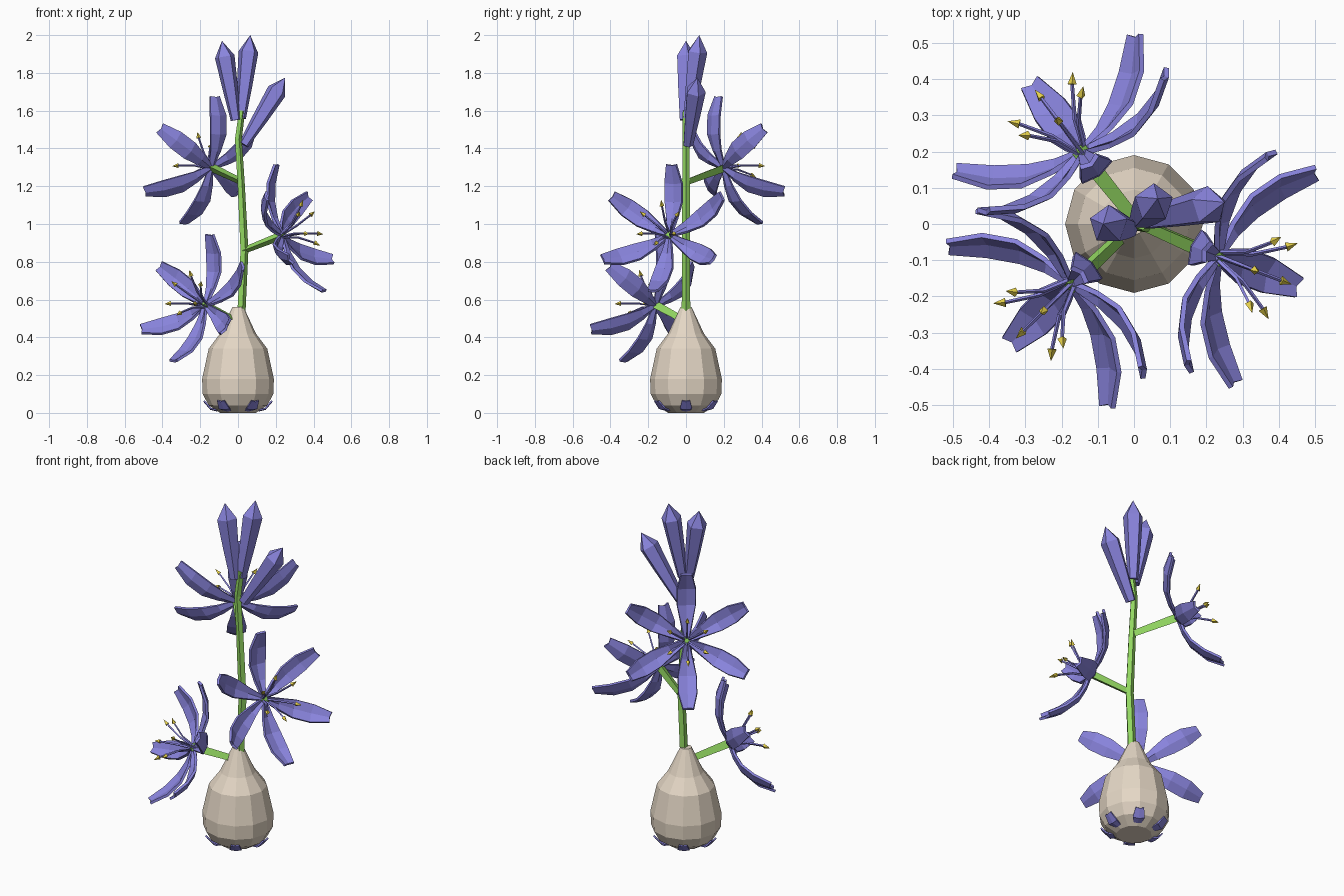
import bpy, bmesh
from math import sin, cos, pi, radians
from mathutils import Vector, Matrix

if "Cube" in bpy.data.objects:
    bpy.data.objects.remove(bpy.data.objects["Cube"])


def material(name, rgb):
    m = bpy.data.materials.new(name)
    m.diffuse_color = (*rgb, 1)
    m.use_nodes = True
    m.node_tree.nodes["Principled BSDF"].inputs["Base Color"].default_value = m.diffuse_color
    return m


PURPLE = material("petal_purple", (0.25, 0.23, 0.72))
GREEN = material("stem_green", (0.29, 0.68, 0.12))
TAN = material("bulb_tan", (0.78, 0.68, 0.56))
YELLOW = material("anther_yellow", (0.82, 0.66, 0.07))


def finish(bm, name, mat, thickness=0):
    """Turn a bmesh into a named, flat shaded object."""
    bmesh.ops.recalc_face_normals(bm, faces=bm.faces)
    me = bpy.data.meshes.new(name)
    bm.to_mesh(me)
    bm.free()
    me.materials.append(mat)
    ob = bpy.data.objects.new(name, me)
    bpy.context.collection.objects.link(ob)
    if thickness:
        mod = ob.modifiers.new("thickness", 'SOLIDIFY')
        mod.thickness = thickness
        mod.offset = 0
    return ob


def tube(bm, pts, radii, sides, turn=0.0):
    """Sweep a polygon along points; radius 0 closes to a tip."""
    pts = [Vector(p) for p in pts]
    rings = []
    for i, (p, r) in enumerate(zip(pts, radii)):
        d = pts[min(i + 1, len(pts) - 1)] - pts[max(i - 1, 0)]
        d.normalize()
        ref = Vector((0, 1, 0)) if abs(d.y) < 0.9 else Vector((1, 0, 0))
        u = ref.cross(d).normalized()
        v = d.cross(u)
        if r == 0:
            rings.append([bm.verts.new(p)])
            continue
        angs = [turn + 2 * pi * k / sides for k in range(sides)]
        rings.append([bm.verts.new(p + r * (cos(a) * u + sin(a) * v)) for a in angs])
    for a, b in zip(rings, rings[1:]):
        for k in range(sides):
            j = (k + 1) % sides
            if len(b) == 1:
                bm.faces.new((a[k], a[j], b[0]))
            else:
                bm.faces.new((a[k], a[j], b[j], b[k]))
    for ring in (rings[0], rings[-1]):
        if len(ring) > 2:
            bm.faces.new(ring)


def petals(bm, frame, profile, keel):
    """Six keeled blades round the frame's z axis; profile = (radius, height, half width)."""
    for k in range(6):
        m = frame @ Matrix.Rotation(k * pi / 3, 4, 'Z')
        rows = [[bm.verts.new(m @ Vector((r, s * w, h - (keel if s == 0 else 0))))
                 for s in (-1, 0, 1)] for r, h, w in profile]
        for a, b in zip(rows, rows[1:]):
            for i in (0, 1):
                bm.faces.new((a[i], a[i + 1], b[i + 1], b[i]))


PETAL = [(0.012, 0.0, 0.014), (0.10, -0.005, 0.032), (0.19, 0.005, 0.05),
         (0.28, 0.045, 0.05), (0.36, 0.11, 0.029)]


def flower(label, root, centre, azimuth):
    az, el = radians(azimuth), radians(22)
    axis = Vector((cos(el) * cos(az), cos(el) * sin(az), sin(el)))
    up = Vector((-sin(el) * cos(az), -sin(el) * sin(az), cos(el)))
    rot = Matrix((up, axis.cross(up), axis)).transposed()
    frame = Matrix.Translation(centre) @ rot.to_4x4()

    # stalk, ending in a small triangular centre
    bm = bmesh.new()
    tube(bm, [root, Vector(centre) + axis * 0.012], [0.02, 0.026], 3, 0.5)
    finish(bm, label + "_stalk", GREEN)

    bm = bmesh.new()
    petals(bm, frame, PETAL, 0.012)
    finish(bm, label + "_petals", PURPLE, 0.014)

    # stamens: thin filaments with pointed tips
    fil, ant = bmesh.new(), bmesh.new()
    for k in range(6):
        m = frame @ Matrix.Rotation(k * pi / 3, 4, 'Z')
        p = [m @ Vector((r, 0, h)) for r, h in
             ((0.012, 0.0), (0.045, 0.08), (0.105, 0.155), (0.13, 0.178))]
        tube(fil, p[:3], [0.007, 0.006, 0.005], 4)
        tube(ant, p[2:], [0.013, 0], 4)
    finish(fil, label + "_filaments", PURPLE)
    finish(ant, label + "_anthers", YELLOW)


# bulb
bm = bmesh.new()
bulb = [(0.0, 0.095), (0.04, 0.155), (0.10, 0.187), (0.18, 0.19),
        (0.34, 0.155), (0.42, 0.095), (0.56, 0.03)]
tube(bm, [(0, 0, z) for z, r in bulb], [r for z, r in bulb], 12)
finish(bm, "bulb", TAN)

# small blades round the foot of the bulb
bm = bmesh.new()
petals(bm, Matrix.Identity(4),
       [(0.11, 0.015, 0.02), (0.145, 0.024, 0.032), (0.18, 0.065, 0.022)], 0.004)
finish(bm, "foot_blades", PURPLE, 0.008)

# main stem
bm = bmesh.new()
tube(bm, [(0.012, 0, 0.45), (0.032, 0, 0.86), (0.015, 0, 1.21), (0.0, 0, 1.45), (0.02, 0, 1.6)],
     [0.024, 0.023, 0.021, 0.02, 0.018], 5)
finish(bm, "stem", GREEN)

# open flowers
flower("lower_flower", (0.0, 0.0, 0.48), (-0.175, -0.165, 0.57), 225)
flower("middle_flower", (0.03, 0.0, 0.86), (0.235, -0.09, 0.94), -21)
flower("upper_flower", (0.015, 0.0, 1.225), (-0.145, 0.2, 1.30), 127)

# closed buds
for name, base, tip in (("left_bud", (-0.012, -0.01, 1.55), (-0.085, 0.0, 1.97)),
                        ("top_bud", (0.015, 0.01, 1.56), (0.065, 0.07, 2.0)),
                        ("right_bud", (0.03, 0.01, 1.42), (0.25, 0.06, 1.775))):
    a, b = Vector(base), Vector(tip)
    bm = bmesh.new()
    tube(bm, [a.lerp(b, t) for t in (0, 0.4, 0.8, 1)], [0.028, 0.043, 0.055, 0], 5, 0.3)
    finish(bm, name, PURPLE)
